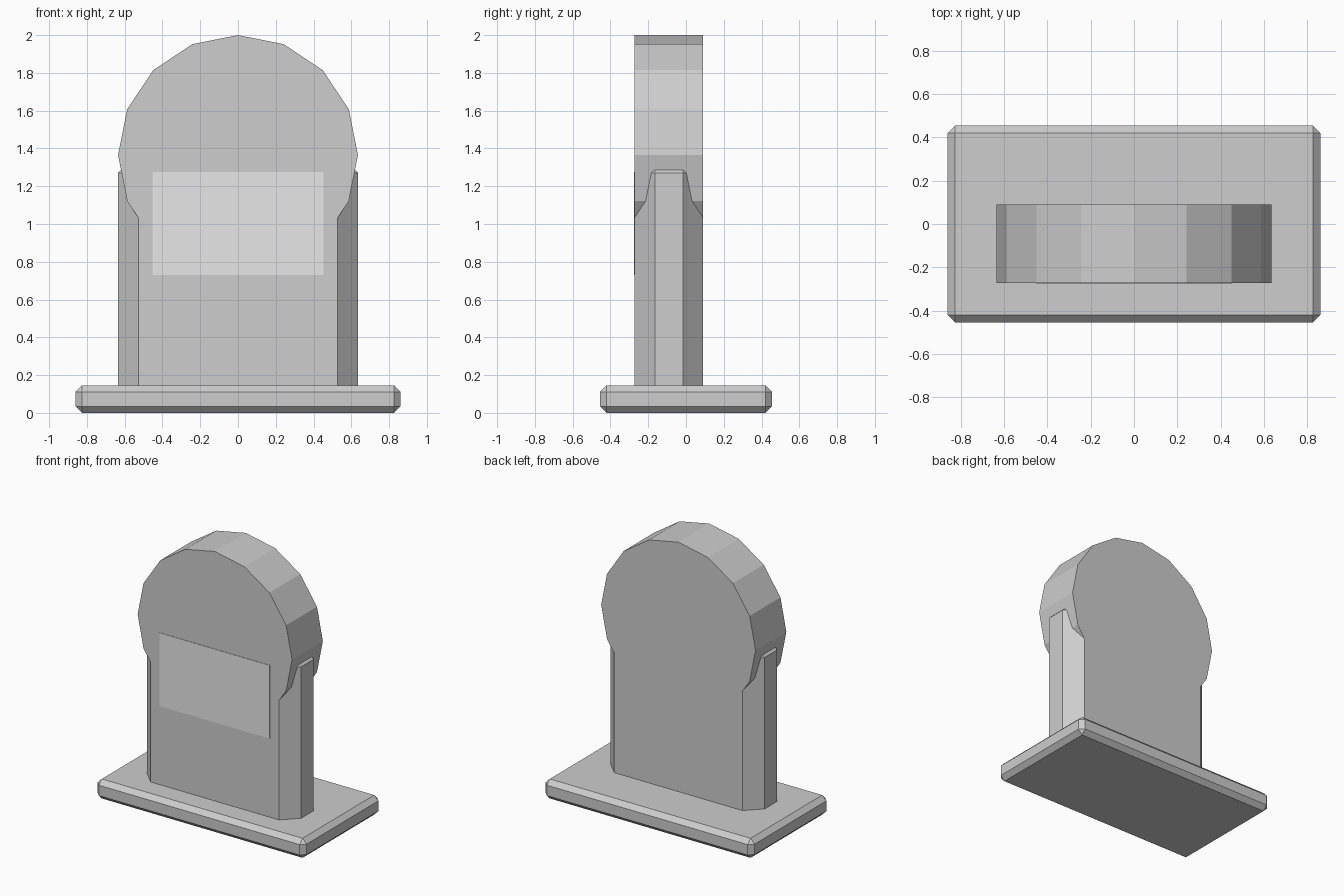
import bpy, bmesh
from mathutils import Matrix, Vector
from math import radians

if "Cube" in bpy.data.objects:
    bpy.data.objects.remove(bpy.data.objects["Cube"])


def make_material(name, grey):
    mat = bpy.data.materials.new(name)
    mat.use_nodes = True
    color = (grey, grey, grey, 1)
    mat.diffuse_color = color
    mat.node_tree.nodes["Principled BSDF"].inputs["Base Color"].default_value = color
    return mat


def finish(bm, name, mat):
    mesh = bpy.data.meshes.new(name)
    bmesh.ops.recalc_face_normals(bm, faces=bm.faces)
    bm.to_mesh(mesh)
    bm.free()
    mesh.materials.append(mat)
    obj = bpy.data.objects.new(name, mesh)
    bpy.context.collection.objects.link(obj)
    return obj


def box(name, low, high, mat, chamfer=0):
    low, high = Vector(low), Vector(high)
    bm = bmesh.new()
    place = Matrix.Translation((low + high) / 2) @ Matrix.Diagonal((*(high - low), 1))
    bmesh.ops.create_cube(bm, size=1, matrix=place)
    if chamfer:
        bmesh.ops.bevel(bm, geom=bm.edges[:], offset=chamfer, segments=1,
                        affect='EDGES', profile=0.5)
    return finish(bm, name, mat)


stone = make_material("stone grey", 0.61)
pale = make_material("pale grey", 0.8)

FRONT, BACK = -0.272, 0.09
RADIUS = 0.635

# Chamfered plinth
box("base", (-0.86, -0.455, 0), (0.86, 0.455, 0.145), stone, 0.034)

# Chamfered upright slab, sunk into the base and the round head
box("slab", (-RADIUS, FRONT, 0.03), (RADIUS, BACK, 1.378), stone, 0.107)

# Sixteen-sided round head
bm = bmesh.new()
place = Matrix.Translation((0, (FRONT + BACK) / 2, 2 - RADIUS)) @ Matrix.Rotation(radians(90), 4, 'X')
bmesh.ops.create_cone(bm, cap_ends=True, segments=16, radius1=RADIUS, radius2=RADIUS,
                      depth=BACK - FRONT, matrix=place)
finish(bm, "round_head", stone)

# Thin blank plaque on the front
box("plaque", (-0.453, FRONT - 0.003, 0.73), (0.453, FRONT + 0.003, 1.275), pale)
